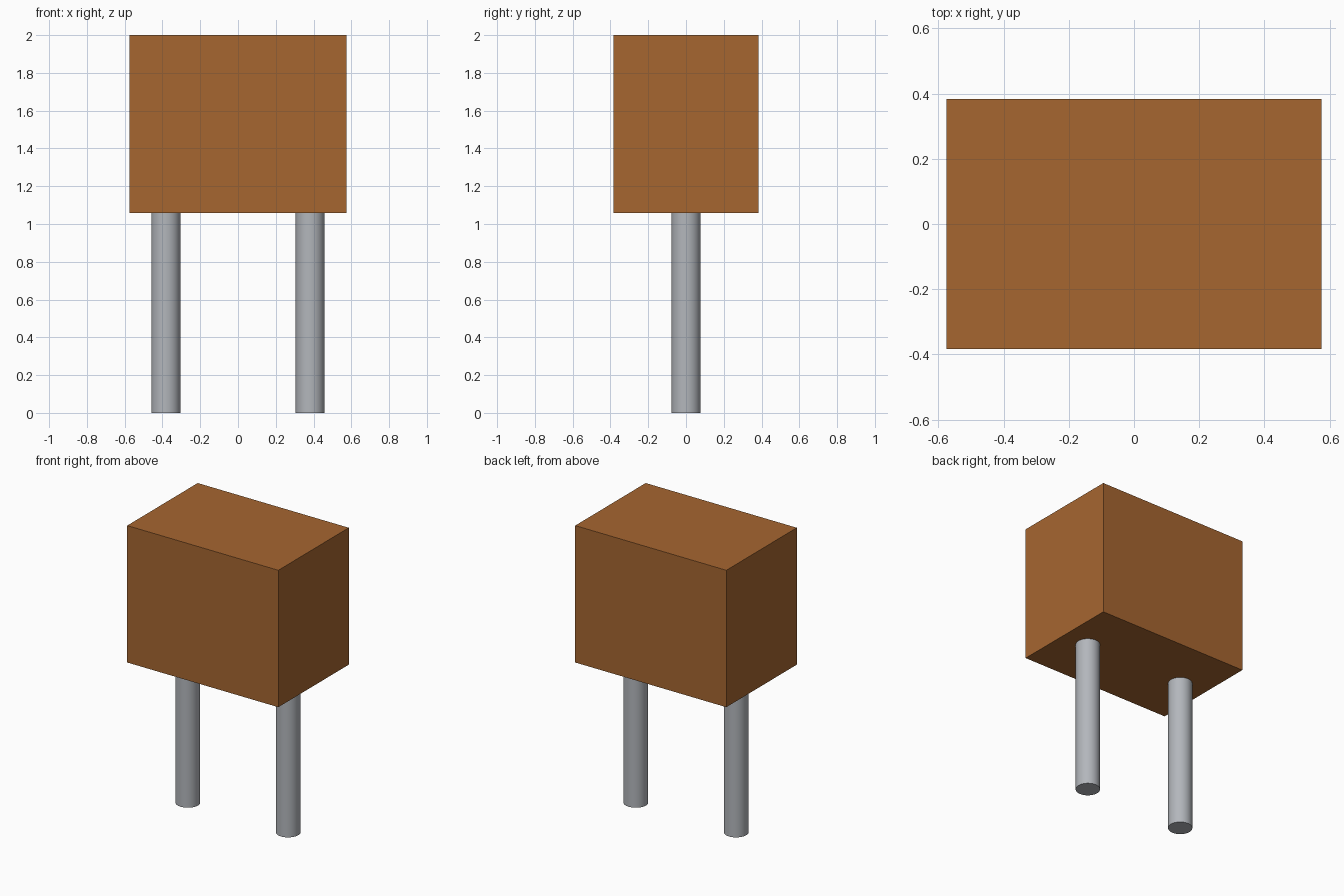
import bpy
import math

cube = bpy.data.objects.get("Cube")
if cube:
    bpy.data.objects.remove(cube, do_unlink=True)


def make_material(name, rgb):
    mat = bpy.data.materials.new(name)
    mat.use_nodes = True
    color = (*rgb, 1.0)
    mat.diffuse_color = color
    mat.node_tree.nodes["Principled BSDF"].inputs["Base Color"].default_value = color
    return mat


brown = make_material("brown", (0.38, 0.133, 0.03))
grey = make_material("metal_grey", (0.45, 0.47, 0.50))

BODY_SIZE = (1.15, 0.766, 0.942)
BODY_BOTTOM = 2.0 - BODY_SIZE[2]
LEG_RADIUS = 0.077
LEG_X = 0.382

# Box body
bpy.ops.mesh.primitive_cube_add(size=1, location=(0, 0, BODY_BOTTOM + BODY_SIZE[2] / 2))
body = bpy.context.object
body.name = "body"
body.scale = BODY_SIZE
bpy.ops.object.transform_apply(location=False, rotation=False, scale=True)
body.data.materials.append(brown)

# Round legs, one on each side
for name, side in (("left_leg", 1), ("right_leg", -1)):
    bpy.ops.mesh.primitive_cylinder_add(
        vertices=48, radius=LEG_RADIUS, depth=BODY_BOTTOM,
        location=(side * LEG_X, 0, BODY_BOTTOM / 2))
    leg = bpy.context.object
    leg.name = name
    leg.data.materials.append(grey)
    bpy.ops.object.shade_smooth_by_angle(angle=math.radians(30))
